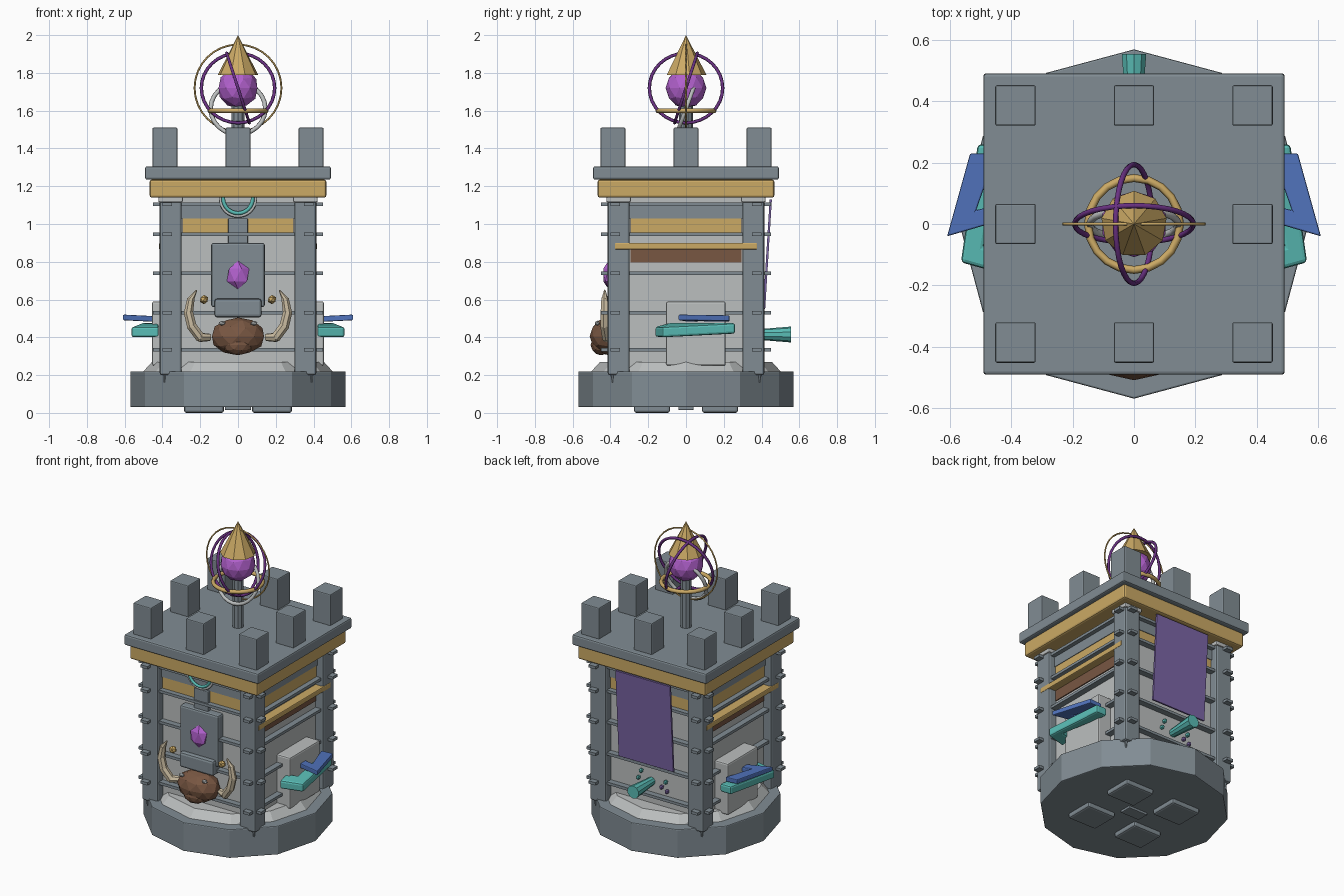
import bpy, bmesh, math
from mathutils import Vector, Matrix

if "Cube" in bpy.data.objects:
    bpy.data.objects.remove(bpy.data.objects["Cube"])

COLORS = {
    "slate": (0.22, 0.265, 0.295), "pale_stone": (0.50, 0.52, 0.52),
    "gold": (0.60, 0.40, 0.13), "orchid_crystal": (0.45, 0.12, 0.62),
    "dark_violet": (0.14, 0.03, 0.22), "banner_purple": (0.20, 0.13, 0.38),
    "teal": (0.10, 0.50, 0.46), "blue": (0.08, 0.17, 0.50),
    "brown": (0.19, 0.095, 0.055), "bone": (0.60, 0.51, 0.36),
}
MATS = {}
for key, rgb in COLORS.items():
    MATS[key] = bpy.data.materials.new(key)
    MATS[key].diffuse_color = (*rgb, 1)


def finish(bm, name, mat, bevel=0, smooth=False):
    bmesh.ops.recalc_face_normals(bm, faces=bm.faces)
    for f in bm.faces:
        f.smooth = smooth
    me = bpy.data.meshes.new(name)
    bm.to_mesh(me)
    bm.free()
    me.materials.append(MATS[mat])
    ob = bpy.data.objects.new(name, me)
    bpy.context.collection.objects.link(ob)
    if bevel:
        m = ob.modifiers.new("bevel", 'BEVEL')
        m.width, m.segments = bevel, 2
    return ob


def box(name, mat, lo, hi, bevel=0, rot=None):
    lo, hi = Vector(lo), Vector(hi)
    bm = bmesh.new()
    bmesh.ops.create_cube(bm, size=1)
    mx = Matrix.Translation((lo + hi) / 2) @ (rot or Matrix()) @ Matrix.Diagonal((*(hi - lo), 1))
    bmesh.ops.transform(bm, matrix=mx, verts=bm.verts)
    return finish(bm, name, mat, bevel)


def cone(name, mat, loc, r1, r2, h, n, rot=None, bevel=0):
    bm = bmesh.new()
    bmesh.ops.create_cone(bm, cap_ends=True, segments=n, radius1=r1, radius2=r2, depth=h,
                          matrix=Matrix.Translation(loc) @ (rot or Matrix()))
    return finish(bm, name, mat, bevel)


def ball(name, mat, loc, scale, sub=2):
    bm = bmesh.new()
    bmesh.ops.create_icosphere(bm, subdivisions=sub, radius=1,
                               matrix=Matrix.Translation(loc) @ Matrix.Diagonal((*scale, 1)))
    return finish(bm, name, mat)


def torus(name, mat, loc, R, r, rot=None, n=32, k=6):
    bm = bmesh.new()
    mx = Matrix.Translation(loc) @ (rot or Matrix())
    rows = []
    for i in range(n):
        a = math.tau * i / n
        rows.append([bm.verts.new(mx @ Vector(((R + r * math.cos(b)) * math.cos(a),
                     (R + r * math.cos(b)) * math.sin(a), r * math.sin(b))))
                     for b in (math.tau * j / k for j in range(k))])
    for i in range(n):
        p, q = rows[i], rows[(i + 1) % n]
        for j in range(k):
            bm.faces.new((p[j], q[j], q[(j + 1) % k], p[(j + 1) % k]))
    return finish(bm, name, mat, smooth=True)


def prism(name, mat, outline, z0, z1, bevel=0):
    bm = bmesh.new()
    f = bm.faces.new([bm.verts.new((x, y, z0)) for x, y in outline])
    g = bmesh.ops.extrude_face_region(bm, geom=[f])
    bmesh.ops.translate(bm, vec=(0, 0, z1 - z0),
                        verts=[v for v in g["geom"] if isinstance(v, bmesh.types.BMVert)])
    return finish(bm, name, mat, bevel)


def R(deg, axis):
    return Matrix.Rotation(math.radians(deg), 4, axis)


# Base with foot pads
cone("base", "slate", (0, 0, 0.125), 0.57, 0.57, 0.19, 12, bevel=0.006)
cone("base_step", "pale_stone", (0, 0, 0.24), 0.51, 0.455, 0.06, 12)
for sx in (-1, 1):
    for sy in (-1, 1):
        box("foot_pad", "slate", (sx * .18 - .105, sy * .18 - .095, 0),
            (sx * .18 + .105, sy * .18 + .095, 0.06), 0.012)
box("foot_hub", "slate", (-.07, -.04, .015), (.07, .04, .06), 0.005)

# Tower walls, corner posts and capitals
box("walls", "pale_stone", (-.36, -.36, .2), (.36, .36, 1.145))
for sx in (-1, 1):
    for sy in (-1, 1):
        x, y = sx * .357, sy * .357
        box("corner_post", "slate", (x - .058, y - .058, .2), (x + .058, y + .058, 1.125), .012)
        cone("post_spike", "slate", (sx * .39, sy * .39, .19), .004, .012, .06, 6)
        box("post_cap", "pale_stone", (x - .065, y - .065, 1.115), (x + .065, y + .065, 1.145), .008)

# Rails, slate band and gold frieze on all four sides
for i in range(4):
    turn = R(90 * i, 'Z')
    parts = [box("rail", "slate", (-.45, -.40, z - .009), (.45, -.35, z + .009))
             for z in (.335, .53, .74, .945, 1.105)]
    parts.append(box("upper_band", "slate", (-.31, -.372, 1.03), (.31, -.34, 1.1)))
    parts.append(box("frieze", "gold", (-.295, -.368, .955), (.295, -.34, 1.03)))
    for p in parts:
        p.data.transform(turn)

# Roof slabs and battlements
box("cornice", "gold", (-.468, -.468, 1.14), (.468, .468, 1.235), .012)
box("roof_slab", "slate", (-.492, -.492, 1.235), (.492, .492, 1.305), .01)
for x in (-.387, 0, .387):
    for y in (-.387, 0, .387):
        if x or y:
            box("merlon", "slate", (x - .066, y - .066, 1.3), (x + .066, y + .066, 1.51), .006)

# Crystal finial with orbiting rings
cone("finial_pole", "slate", (0, 0, 1.46), .036, .036, .34, 10)
ball("crystal", "orchid_crystal", (0, 0, 1.72), (.108, .108, .108))
cone("finial_cap", "gold", (0, 0, 1.895), .108, 0, .21, 9)
torus("flat_ring", "gold", (0, 0, 1.6), .15, .013, n=20)
torus("outer_ring", "gold", (0, 0, 1.72), .23, .005, R(90, 'X'))
torus("orbit_ring_a", "dark_violet", (0, 0, 1.72), .194, .009, R(72, 'Y'))
torus("orbit_ring_b", "dark_violet", (0, 0, 1.72), .194, .009, R(72, 'X'))
torus("silver_ring", "pale_stone", (0, 0, 1.61), .145, .012, R(70, 'X'), n=24)

# Front shield, gem and teal ring
box("shield_stem", "slate", (-.052, -.39, .88), (.052, -.34, 1.03), .005)
box("shield_plate", "slate", (-.142, -.41, .56), (.142, -.34, .90), .012)
box("shield_foot", "slate", (-.125, -.44, .505), (.125, -.34, .605), .015)
ball("gem", "orchid_crystal", (0, -.41, .73), (.066, .033, .075), 1)
torus("teal_ring", "teal", (0, -.40, 1.135), .078, .01, R(90, 'X'))
torus("ring_rim", "pale_stone", (0, -.395, 1.135), .094, .008, R(90, 'X'))

# Beast head with eyes, horns and gold studs
ball("head", "brown", (0, -.41, .405), (.145, .10, .10))
ball("muzzle", "brown", (0, -.45, .36), (.08, .055, .055))
path = [(.155, -.40, .40), (.20, -.42, .40), (.245, -.43, .46), (.262, -.43, .53),
        (.25, -.43, .60), (.222, -.43, .645)]
radii = (.02, .026, .026, .025, .02, .004)
for s in (-1, 1):
    ball("eye", "pale_stone", (s * .085, -.47, .475), (.02, .015, .013), 1)
    ball("stud", "gold", (s * .18, -.425, .60), (.025, .025, .025), 1)
    for i in range(5):
        a, b = (Vector((s * p[0], p[1], p[2])) for p in path[i:i + 2])
        d = b - a
        cone("horn_segment", "bone", (a + b) / 2, radii[i], radii[i + 1], d.length + .012, 7,
             Vector((0, 0, 1)).rotation_difference(d).to_matrix().to_4x4())

# Side fittings: awning bar, brown panel, buttress and angled arms
for s in (-1, 1):
    def sx(x0, x1, y0, y1, z0, z1):
        a, b = sorted((s * x0, s * x1))
        return (a, y0, z0), (b, y1, z1)
    box("awning_bar", "gold", *sx(.34, .418, -.378, .378, .865, .90), .006)
    box("brown_panel", "brown", *sx(.34, .367, -.295, .295, .795, .865))
    box("buttress", "pale_stone", *sx(.34, .455, -.105, .21, .25, .59), .01)
    teal = [(.43, .26), (.51, .26), (.565, -.125), (.42, -.165), (.42, -.09), (.49, -.075)]
    blue = [(.45, .23), (.535, .23), (.61, -.04), (.42, .015), (.42, .07), (.515, .045)]
    arm = prism("teal_arm", "teal", [(s * x, y) for x, y in teal], .42, .475, .012)
    for v in arm.data.vertices:
        v.co.z -= .02 * (v.co.y < -.1)
    arm = prism("blue_arm", "blue", [(s * x, y) for x, y in blue], .485, .515, .005)
    for v in arm.data.vertices:
        v.co.z += .05 * (abs(v.co.x) - .5)

# Back banner, spout and small nubs
box("banner", "banner_purple", (-.2, .425, .55), (.2, .437, 1.13), 0, R(-3.5, 'X'))
cone("spout", "teal", (0, .455, .415), .026, .042, .2, 10, R(-90, 'X'))
for x, z, m in ((-.08, .40, "banner_purple"), (-.11, .44, "teal"), (.09, .42, "teal"),
                (-.12, .38, "banner_purple"), (.07, .47, "teal")):
    ball("nub", m, (x, .37, z), (.013, .02, .016), 1)

for m in bpy.data.materials:
    if m.users and not m.is_grease_pencil:
        m.use_nodes = True
        m.node_tree.nodes["Principled BSDF"].inputs["Base Color"].default_value = m.diffuse_color
